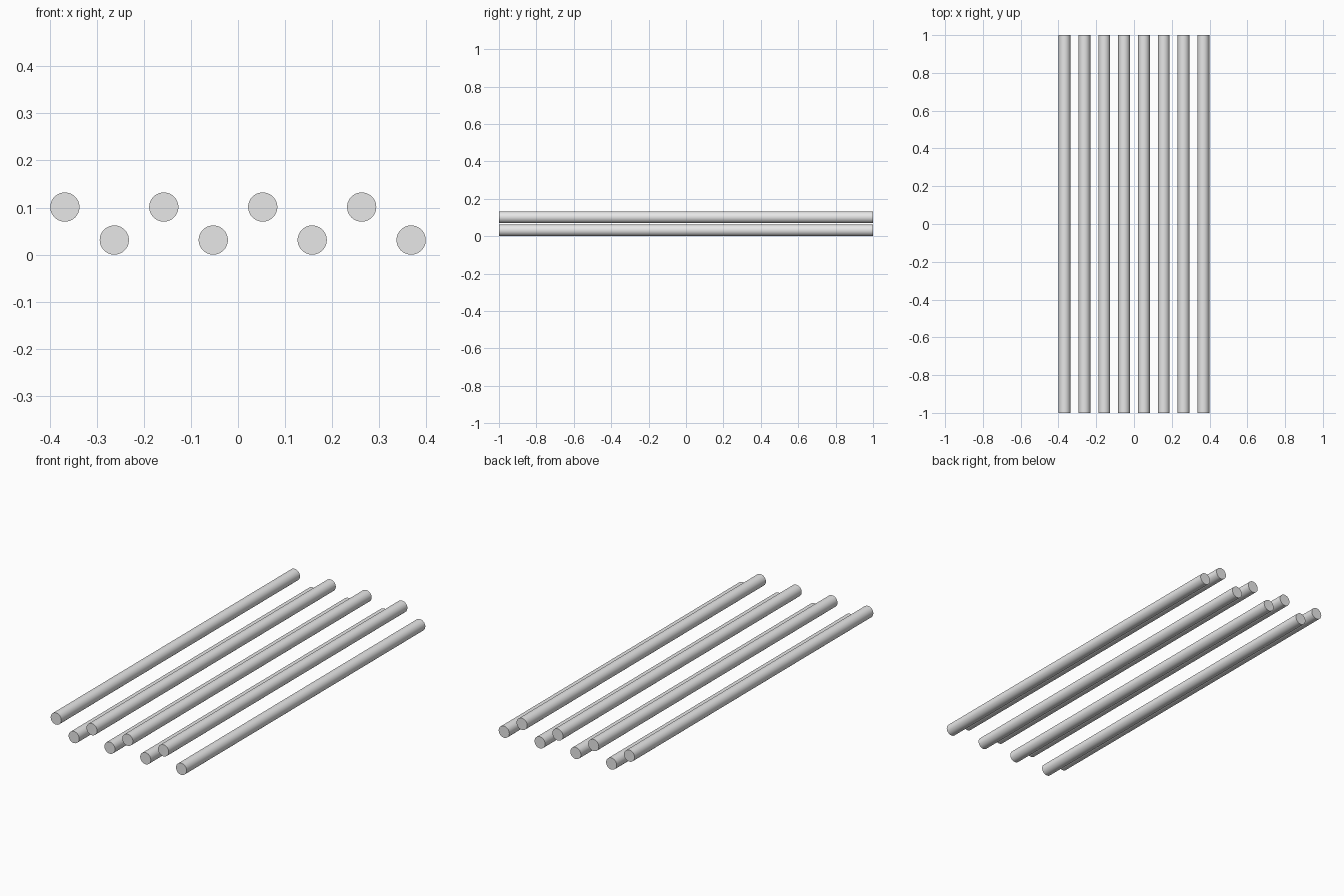
import bpy
import math

if "Cube" in bpy.data.objects:
    bpy.data.objects.remove(bpy.data.objects["Cube"], do_unlink=True)

# Plain grey finish
grey = bpy.data.materials.new("light_grey")
grey.use_nodes = True
colour = (0.8, 0.8, 0.8, 1.0)
grey.diffuse_color = colour
grey.node_tree.nodes["Principled BSDF"].inputs["Base Color"].default_value = colour

RADIUS = 0.031
LENGTH = 2.0
SPACING = 0.105
COUNT = 8
LAYER_RISE = 0.07


def add_rod(name, x, z):
    bpy.ops.mesh.primitive_cylinder_add(
        vertices=48, radius=RADIUS, depth=LENGTH,
        location=(x, 0, z), rotation=(math.pi / 2, 0, 0))
    rod = bpy.context.object
    rod.name = name
    rod.data.materials.append(grey)
    bpy.ops.object.shade_smooth_by_angle(angle=math.radians(30))


# Staggered rods: upper and lower rows alternate across x
for i in range(COUNT):
    upper = i % 2 == 0
    row = "upper" if upper else "lower"
    x = (i - (COUNT - 1) / 2) * SPACING
    add_rod(f"{row}_rod_{i // 2 + 1}", x, RADIUS + LAYER_RISE * upper)
